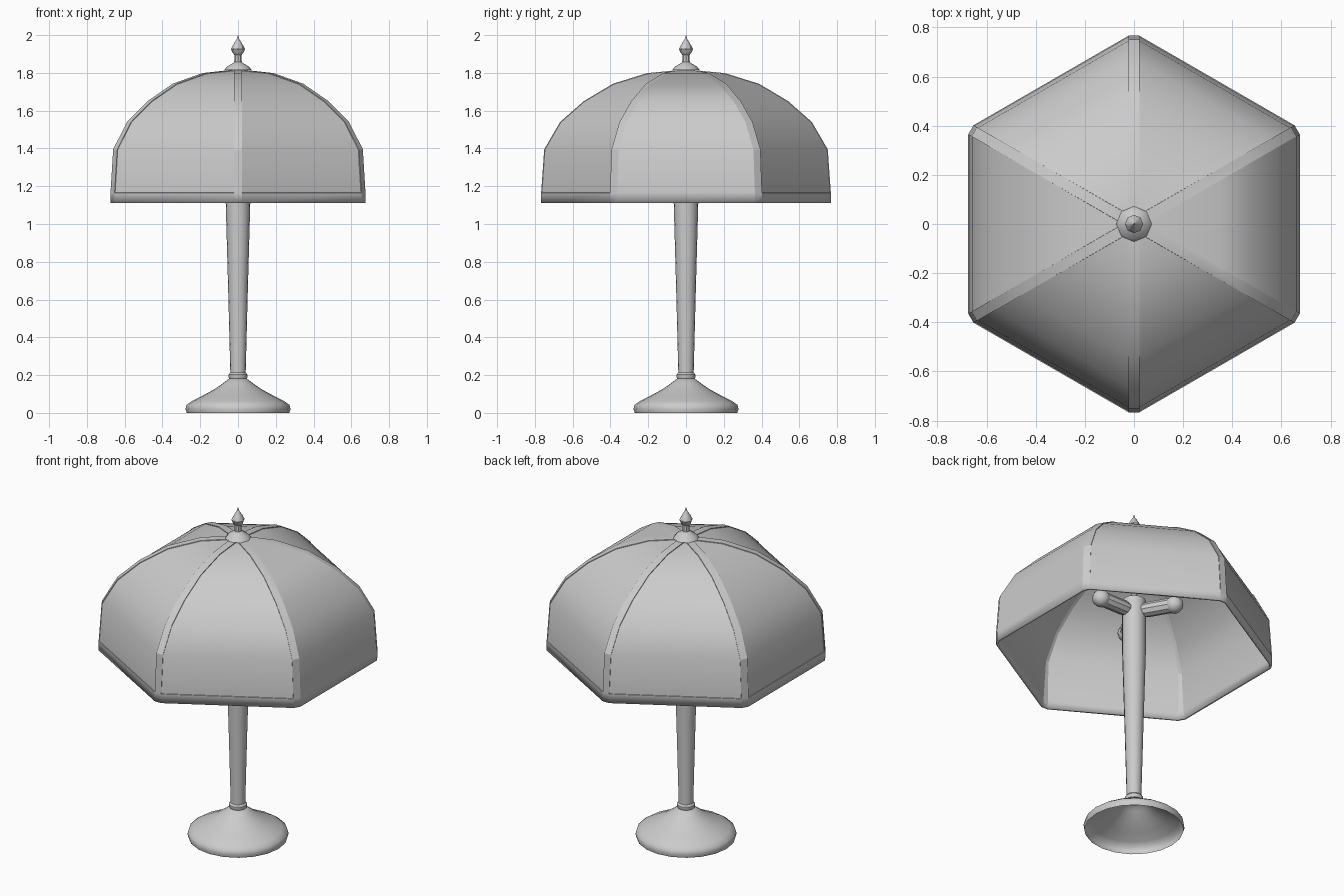
import bpy, bmesh, math
from mathutils import Matrix, Vector

if "Cube" in bpy.data.objects:
    bpy.data.objects.remove(bpy.data.objects["Cube"])


def finish(bm, name, angle):
    mesh = bpy.data.meshes.new(name)
    bm.to_mesh(mesh)
    bm.free()
    ob = bpy.data.objects.new(name, mesh)
    bpy.context.collection.objects.link(ob)
    bpy.ops.object.select_all(action='DESELECT')
    ob.select_set(True)
    bpy.context.view_layer.objects.active = ob
    bpy.ops.object.shade_smooth_by_angle(angle=math.radians(angle))
    return ob


def skin(bm, rings):
    """Join a stack of closed point rings into quads, facing outward."""
    vs = [[bm.verts.new(p) for p in ring] for ring in rings]
    strips = []
    for lo, up in zip(vs, vs[1:]):
        n = len(lo)
        strips.append([bm.faces.new((lo[i], lo[(i + 1) % n], up[(i + 1) % n], up[i]))
                       for i in range(n)])
    return vs, strips


def lathe(name, profile, sides, angle=35, matrix=None, cap_bottom=False):
    bm = bmesh.new()
    rings = [[(max(r, 0.0003) * math.cos(2 * math.pi * k / sides),
               max(r, 0.0003) * math.sin(2 * math.pi * k / sides), z)
              for k in range(sides)] for r, z in profile]
    vs, _ = skin(bm, rings)
    bm.faces.new(vs[-1])
    if cap_bottom:
        bm.faces.new(vs[0][::-1])
    if matrix:
        bm.transform(matrix)
    return finish(bm, name, angle)


# Hollow flared base, open underneath
lathe("base", [(0.272, 0), (0.278, 0.02), (0.272, 0.043), (0.245, 0.062), (0.19, 0.09),
               (0.125, 0.125), (0.075, 0.16), (0.045, 0.183)], 20, 50)

# Tapered column with small collar, thin rod carrying the shade
lathe("column", [(0.045, 0.178), (0.05, 0.19), (0.05, 0.203), (0.041, 0.213), (0.041, 0.225),
                 (0.052, 0.65), (0.065, 1.11), (0.065, 1.45)], 16)
lathe("shade_rod", [(0.015, 1.44), (0.015, 1.83)], 8)

# Finial on top
lathe("finial", [(0.072, 1.815), (0.06, 1.832), (0.03, 1.85), (0.02, 1.857), (0.019, 1.895),
                 (0.028, 1.905), (0.037, 1.926), (0.022, 1.955), (0.007, 1.978), (0, 2.0)],
      8, 40, cap_bottom=True)

# Three horizontal lamp sockets with bulbs
for k in range(3):
    m = Matrix.Rotation(math.radians(120 * k), 4, 'Z') @ Matrix.Translation((0, 0, 1.38)) \
        @ Matrix.Rotation(math.pi / 2, 4, 'Y')
    lathe(f"socket_{k + 1}", [(0.035, 0.04), (0.042, 0.08), (0.042, 0.21)], 10, 35, m, True)
    ball = [(0.05 * math.sin(t), 0.235 - 0.05 * math.cos(t))
            for t in [math.pi * j / 8 for j in range(9)]]
    lathe(f"bulb_{k + 1}", ball, 12, 50, m)

# Six-sided domed shade: chamfered corners form constant-width ribs
CHAMFER = 0.025


def hex_ring(apothem, z):
    pts = []
    half = apothem * math.tan(math.pi / 6) - CHAMFER
    for k in range(6):
        a = k * math.pi / 3
        n, t = Vector((math.cos(a), math.sin(a), 0)), Vector((-math.sin(a), math.cos(a), 0))
        for s in (-half, half):
            p = n * apothem + t * s
            pts.append((p.x, p.y, z))
    return pts


shade_profile = [(0.675, 1.11), (0.675, 1.165), (0.661, 1.395), (0.588, 1.54),
                 (0.48, 1.65), (0.345, 1.743), (0.188, 1.799), (0.052, 1.814)]
bm = bmesh.new()
vs, strips = skin(bm, [hex_ring(a, z) for a, z in shade_profile])
bm.faces.new(vs[-1])
# Panels sit slightly below the ribs and lower rim
for k in range(6):
    panel = [strip[2 * k] for strip in strips[1:]]
    bmesh.ops.inset_region(bm, faces=panel, thickness=0.001, depth=-0.004,
                           use_boundary=True, use_even_offset=True)
shade = finish(bm, "shade", 26)
wall = shade.modifiers.new("wall", 'SOLIDIFY')
wall.thickness = 0.014
wall.offset = -1
